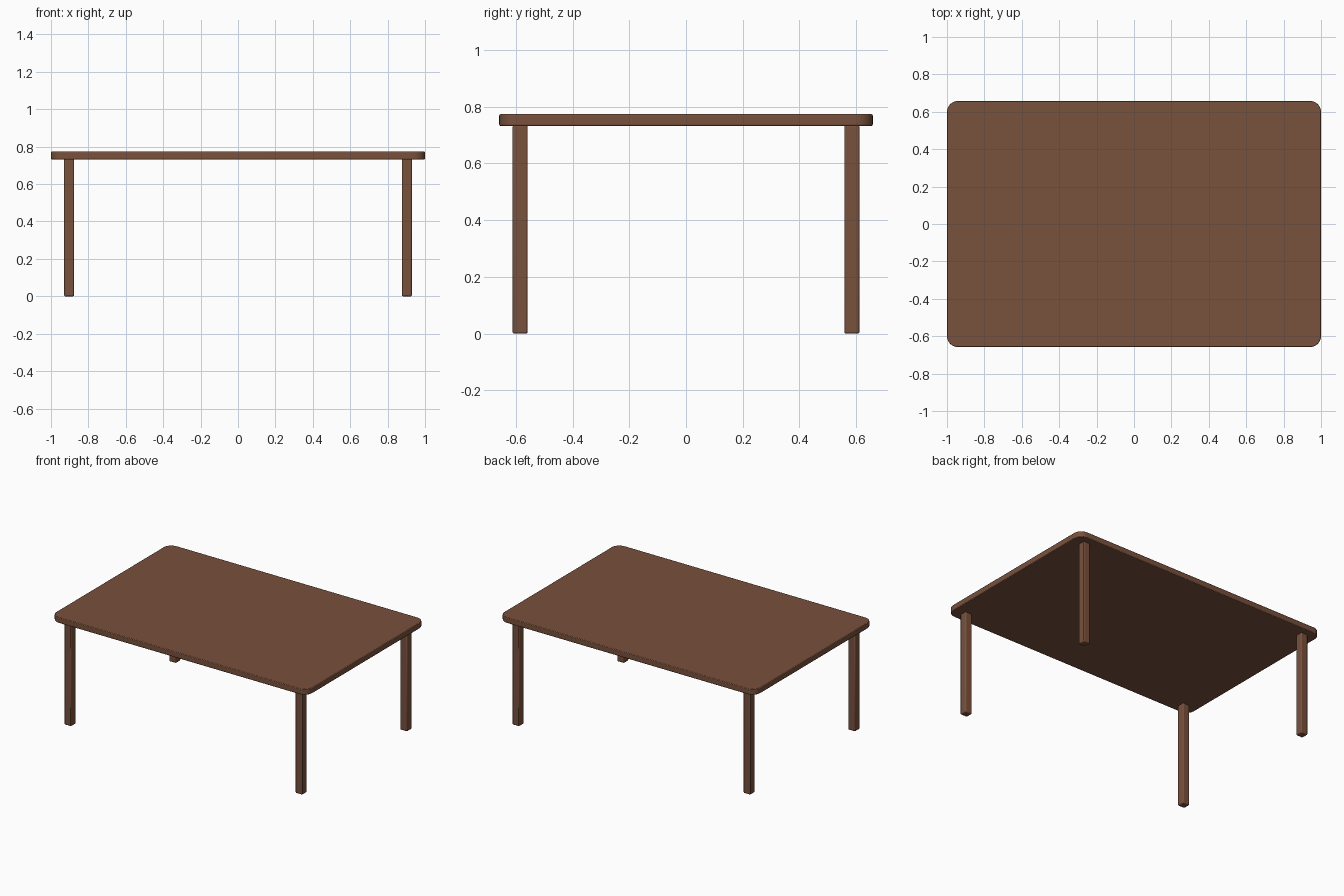
import bpy, bmesh

if "Cube" in bpy.data.objects:
    bpy.data.objects.remove(bpy.data.objects["Cube"])

wood = bpy.data.materials.new("brown wood")
wood.diffuse_color = (0.19, 0.082, 0.046, 1)
wood.use_nodes = True
wood.node_tree.nodes["Principled BSDF"].inputs["Base Color"].default_value = wood.diffuse_color


def block(name, center, size, corner=0.0, edge=0.005):
    """Box with optional rounded vertical corners and softened edges."""
    bm = bmesh.new()
    bmesh.ops.create_cube(bm, size=1)
    for v in bm.verts:
        v.co = [c * s for c, s in zip(v.co, size)]
    if corner:
        upright = [e for e in bm.edges
                   if abs(e.verts[0].co.z - e.verts[1].co.z) > 1e-4]
        bmesh.ops.bevel(bm, geom=upright, offset=corner, segments=8,
                        profile=0.5, affect='EDGES')
    me = bpy.data.meshes.new(name)
    bm.to_mesh(me)
    bm.free()
    me.materials.append(wood)
    ob = bpy.data.objects.new(name, me)
    ob.location = center
    bpy.context.collection.objects.link(ob)
    mod = ob.modifiers.new("soft edges", 'BEVEL')
    mod.width = edge
    mod.segments = 2
    mod.limit_method = 'ANGLE'
    bpy.ops.object.select_all(action='DESELECT')
    ob.select_set(True)
    bpy.context.view_layer.objects.active = ob
    bpy.ops.object.shade_smooth_by_angle()
    return ob


# Table top with rounded corners
block("table_top", (0, 0, 0.753), (2.0, 1.317, 0.041), corner=0.06, edge=0.004)

# Four square legs
for yname, y in (("front", -1), ("back", 1)):
    for xname, x in (("left", -1), ("right", 1)):
        block(f"{yname}_{xname}_leg", (x * 0.903, y * 0.585, 0.3675),
              (0.053, 0.053, 0.735), edge=0.006)
